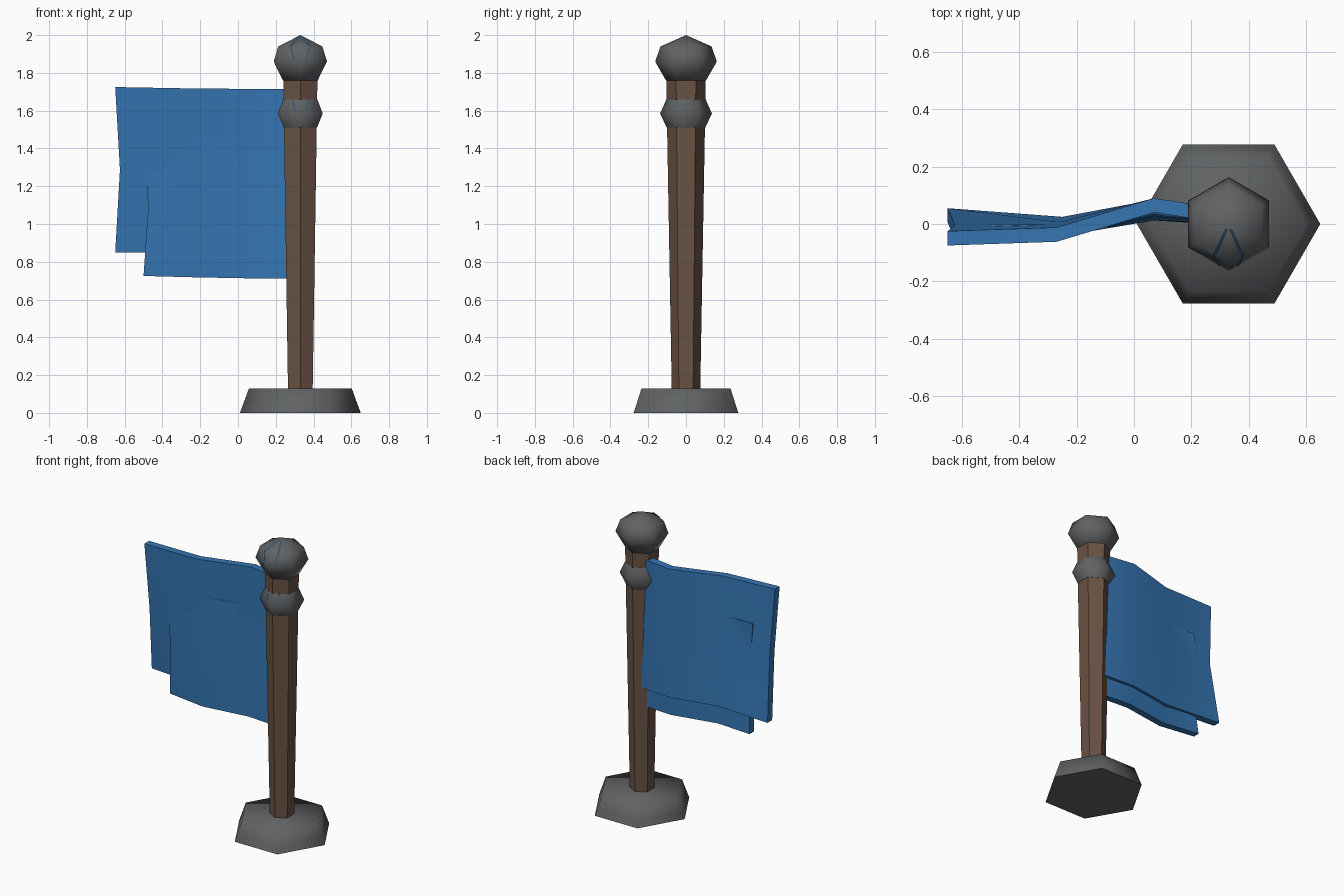
import bpy, bmesh, math

cube = bpy.data.objects.get("Cube")
if cube:
    bpy.data.objects.remove(cube, do_unlink=True)

POLE_X = 0.33


def material(name, rgb):
    m = bpy.data.materials.new(name)
    m.use_nodes = True
    m.diffuse_color = (*rgb, 1)
    bsdf = m.node_tree.nodes["Principled BSDF"]
    bsdf.inputs["Base Color"].default_value = (*rgb, 1)
    bsdf.inputs["Roughness"].default_value = 0.8
    return m


iron = material("iron grey", (0.115, 0.122, 0.127))
wood = material("brown wood", (0.14, 0.085, 0.057))
cloth = material("blue cloth", (0.036, 0.18, 0.45))
tint = material("slate blue", (0.035, 0.085, 0.16))


def finish(name, bm, mat, angle):
    bmesh.ops.recalc_face_normals(bm, faces=bm.faces)
    mesh = bpy.data.meshes.new(name)
    bm.to_mesh(mesh)
    bm.free()
    ob = bpy.data.objects.new(name, mesh)
    bpy.context.collection.objects.link(ob)
    mesh.materials.append(mat)
    bpy.ops.object.select_all(action='DESELECT')
    ob.select_set(True)
    bpy.context.view_layer.objects.active = ob
    bpy.ops.object.shade_smooth_by_angle(angle=math.radians(angle))
    return ob


def hex_lathe(name, profile, mat, turn, angle):
    """Six-sided solid from (radius, z) rings; zero radius makes a point."""
    bm = bmesh.new()
    rings = []
    for r, z in profile:
        count = 6 if r else 1
        rings.append([bm.verts.new((POLE_X + r * math.cos(turn + i * math.pi / 3),
                                    r * math.sin(turn + i * math.pi / 3), z))
                      for i in range(count)])
    for a, b in zip(rings, rings[1:]):
        for i in range(6):
            j = (i + 1) % 6
            bm.faces.new((a[i], a[j], b[0]) if len(b) == 1 else (a[i], a[j], b[j], b[i]))
    for ring in (rings[0], rings[-1]):
        if len(ring) == 6:
            bm.faces.new(ring)
    return finish(name, bm, mat, angle)


def front_plate(name, rows):
    """Thin painted plate wrapped round the front corner; rows are (radius, z, half width)."""
    bm = bmesh.new()
    grid = []
    for r, z, w in rows:
        y = -r - 0.004
        grid.append([bm.verts.new((POLE_X + s * w, y + w * math.tan(math.pi / 6), z + 0.002))
                     for s in (-1, 0, 1)])
    for a, b in zip(grid, grid[1:]):
        for i in range(2):
            bm.faces.new((a[i], a[i + 1], b[i + 1], b[i]))
    return finish(name, bm, tint, 40)


def sheet(name, top, bottom, thickness):
    """Cloth slab between a top and a bottom row of (x, y, z), with a middle row."""
    bm = bmesh.new()
    middle = [tuple((p + q) / 2 for p, q in zip(a, b)) for a, b in zip(top, bottom)]
    end = middle[-1]
    middle[-1] = (end[0] + 0.025, end[1] - 0.02, end[2])
    sides = []
    for s in (-0.5, 0.5):
        sides.append([[bm.verts.new((x, y + s * thickness, z)) for x, y, z in row]
                      for row in (top, middle, bottom)])
    for g in sides:
        for a, b in zip(g, g[1:]):
            for i in range(len(a) - 1):
                bm.faces.new((a[i], a[i + 1], b[i + 1], b[i]))
    # Rim joining the two sides
    loops = [g[0] + [g[1][-1]] + g[2][::-1] + [g[1][0]] for g in sides]
    n = len(loops[0])
    for i in range(n):
        j = (i + 1) % n
        bm.faces.new((loops[0][i], loops[0][j], loops[1][j], loops[1][i]))
    return finish(name, bm, cloth, 40)


# Stand, corners pointing sideways
hex_lathe("base", [(0.32, 0), (0.303, 0.045), (0.272, 0.13)], iron, 0, 75)

# Pole and its metal fittings, corners pointing front and back
quarter = math.pi / 2
hex_lathe("pole", [(0.075, 0.1), (0.1, 1.5), (0.105, 1.8)], wood, quarter, 30)
hex_lathe("collar", [(0.102, 1.51), (0.137, 1.585), (0.104, 1.66)], iron, quarter, 65)
hex_lathe("finial", [(0.106, 1.76), (0.163, 1.86), (0.135, 1.94), (0, 2)], iron, quarter, 65)
front_plate("finial_tint", [(0.02, 1.99, 0.012), (0.135, 1.94, 0.055), (0.163, 1.86, 0.035)])
front_plate("collar_tint", [(0.106, 1.655, 0.045), (0.137, 1.585, 0.03)])

# Long banner layer
sheet("banner",
      [(0.3, 0.03, 1.715), (0.07, 0.065, 1.715), (-0.27, -0.037, 1.718), (-0.65, -0.05, 1.725)],
      [(0.3, 0.04, 0.84), (0.07, 0.055, 0.84), (-0.25, 0.0, 0.845), (-0.65, 0.03, 0.85)],
      0.05)

# Short front layer, hanging lower and sinking into the long one above
sheet("banner_front_layer",
      [(0.3, 0.032, 1.46), (0.07, 0.061, 1.46), (-0.26, -0.026, 1.46), (-0.5, -0.022, 1.46)],
      [(0.3, 0.02, 0.71), (0.07, 0.035, 0.712), (-0.24, -0.018, 0.718), (-0.5, 0.01, 0.725)],
      0.045)
